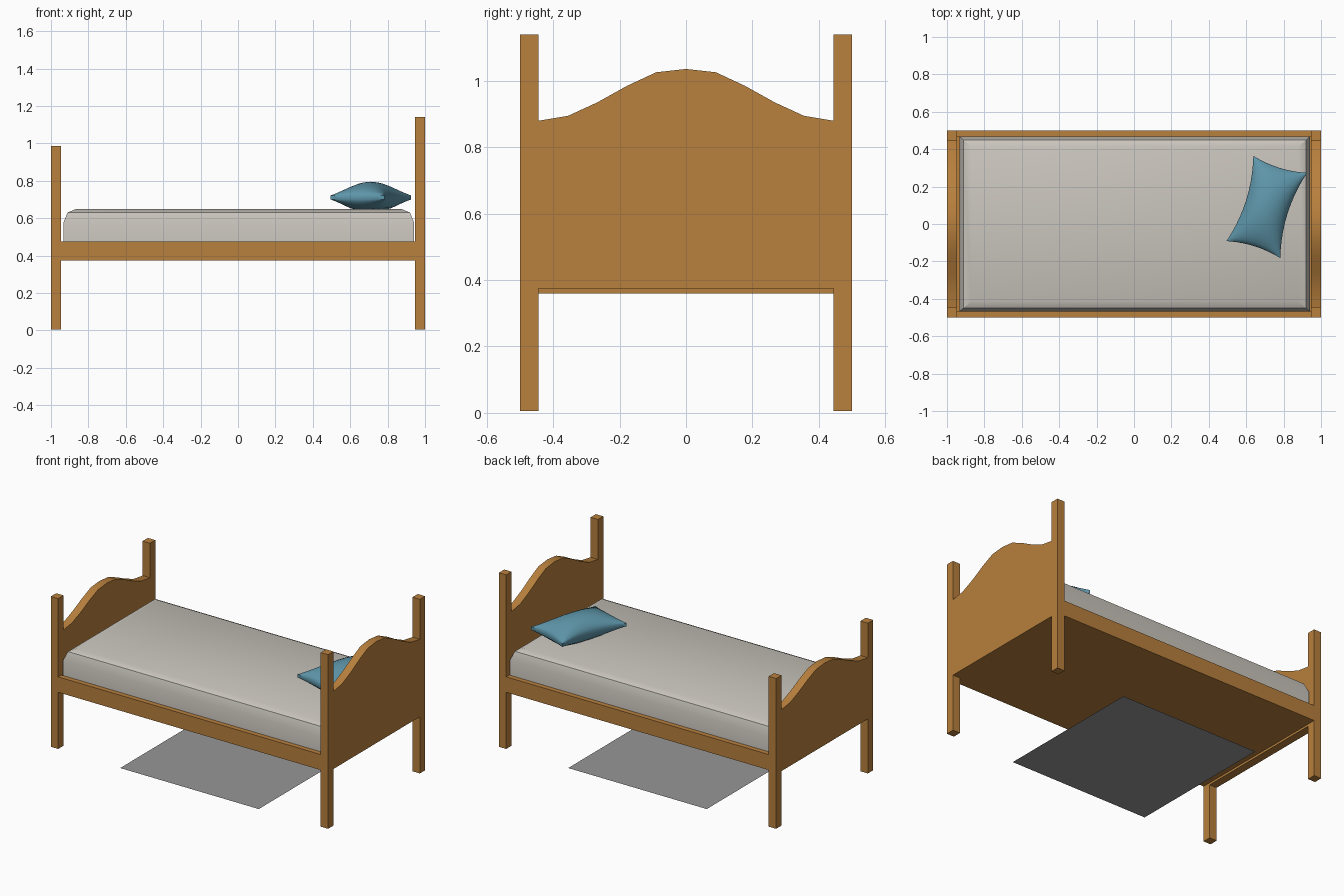
import bpy, bmesh, math

if "Cube" in bpy.data.objects:
    bpy.data.objects.remove(bpy.data.objects["Cube"])

def material(name, rgb):
    m = bpy.data.materials.new(name)
    m.diffuse_color = (*rgb, 1)
    m.use_nodes = True
    m.node_tree.nodes["Principled BSDF"].inputs["Base Color"].default_value = m.diffuse_color
    return m

WOOD = material("warm wood", (0.48, 0.216, 0.047))
CLOTH = material("off white cloth", (0.59, 0.56, 0.51))
BLUE = material("pillow blue", (0.112, 0.305, 0.402))
GREY = material("floor grey", (0.31, 0.31, 0.31))

def finish(bm, name, mat, angle=30):
    bmesh.ops.recalc_face_normals(bm, faces=bm.faces)
    me = bpy.data.meshes.new(name)
    for f in bm.faces:
        f.smooth = True
    bm.to_mesh(me)
    bm.free()
    me.set_sharp_from_angle(angle=math.radians(angle))
    me.materials.append(mat)
    ob = bpy.data.objects.new(name, me)
    bpy.context.collection.objects.link(ob)
    return ob

def box(name, x0, x1, y0, y1, z0, z1, mat):
    bm = bmesh.new()
    bmesh.ops.create_cube(bm, size=1)
    for v in bm.verts:
        v.co = (x0 if v.co.x < 0 else x1, y0 if v.co.y < 0 else y1,
                z0 if v.co.z < 0 else z1)
    return finish(bm, name, mat)

# wavy end panel: half profile (y, z) mirrored, then extruded along x
WAVE = [(0.445, 0.88), (0.355, 0.895), (0.266, 0.936), (0.178, 0.985), (0.09, 1.026), (0, 1.036)]

def end_panel(name, x0, x1, bottom, zscale):
    top = WAVE + [(-y, z) for y, z in reversed(WAVE[:-1])]
    pts = [(0.445, bottom)] + [(y, z * zscale) for y, z in top] + [(-0.445, bottom)]
    bm = bmesh.new()
    face = bm.faces.new([bm.verts.new((x0, y, z)) for y, z in pts])
    ext = bmesh.ops.extrude_face_region(bm, geom=[face])["geom"]
    bmesh.ops.translate(bm, vec=(x1 - x0, 0, 0),
                        verts=[e for e in ext if isinstance(e, bmesh.types.BMVert)])
    finish(bm, name, WOOD)

end_panel("headboard", 0.947, 1.0, 0.374, 1.0)
end_panel("footboard", -1.0, -0.947, 0.36, 0.864)

# corner posts and side rails
for side, s in (("front", -1), ("back", 1)):
    y0, y1 = sorted((s * 0.445, s * 0.5))
    box(side + "_head_post", 0.947, 1.0, y0, y1, 0.005, 1.14, WOOD)
    box(side + "_foot_post", -1.0, -0.947, y0, y1, 0.005, 0.985, WOOD)
    y0, y1 = sorted((s * 0.468, s * 0.5))
    box(side + "_rail", -0.947, 0.947, y0, y1, 0.374, 0.475, WOOD)
box("bed_base", -0.947, 0.947, -0.468, 0.468, 0.374, 0.465, WOOD)

# mattress: stacked rectangles that step in towards the top
bm = bmesh.new()
rings = []
for inset, z in [(0, 0.45), (0, 0.575), (0.022, 0.63), (0.065, 0.648)]:
    x, y = 0.938 - inset, 0.468 - inset * 0.85
    rings.append([bm.verts.new((0.004 + a * x, b * y, z))
                  for a, b in ((-1, -1), (1, -1), (1, 1), (-1, 1))])
bm.faces.new(rings[0])
bm.faces.new(rings[-1])
for lo, hi in zip(rings, rings[1:]):
    for i in range(4):
        j = (i + 1) % 4
        bm.faces.new((lo[i], lo[j], hi[j], hi[i]))
finish(bm, "mattress", CLOTH)

# pillow: two puffed grids with pinched edges, joined by a thin seam
N = 14
bm = bmesh.new()
def pillow_sheet(s):
    sheet = []
    for i in range(N + 1):
        u = -math.cos(math.pi * i / N)
        row = []
        for j in range(N + 1):
            v = -math.cos(math.pi * j / N)
            puff = (max(0, 1 - u * u) * max(0, 1 - v * v)) ** 0.6
            z = 0.722 + 0.073 * puff if s > 0 else max(0.65, 0.7 - 0.075 * puff)
            row.append(bm.verts.new((0.151 * u * (1 - 0.23 * (1 - v * v)),
                                     0.239 * v * (1 - 0.08 * (1 - u * u)), z)))
        sheet.append(row)
    for i in range(N):
        for j in range(N):
            bm.faces.new((sheet[i][j], sheet[i + 1][j], sheet[i + 1][j + 1], sheet[i][j + 1]))
    return sheet

def rim(g):
    return ([g[i][0] for i in range(N)] + [g[N][j] for j in range(N)] +
            [g[i][N] for i in range(N, 0, -1)] + [g[0][j] for j in range(N, 0, -1)])

a, b = rim(pillow_sheet(1)), rim(pillow_sheet(-1))
for i in range(len(a)):
    j = (i + 1) % len(a)
    bm.faces.new((a[i], a[j], b[j], b[i]))
pillow = finish(bm, "pillow", BLUE, 40)
pillow.location = (0.71, 0.091, 0)
pillow.rotation_euler.z = math.radians(-17.5)

# flat sheet on the floor under the bed
bm = bmesh.new()
bmesh.ops.create_grid(bm, x_segments=1, y_segments=1, size=0.5)
finish(bm, "floor_sheet", GREY)
